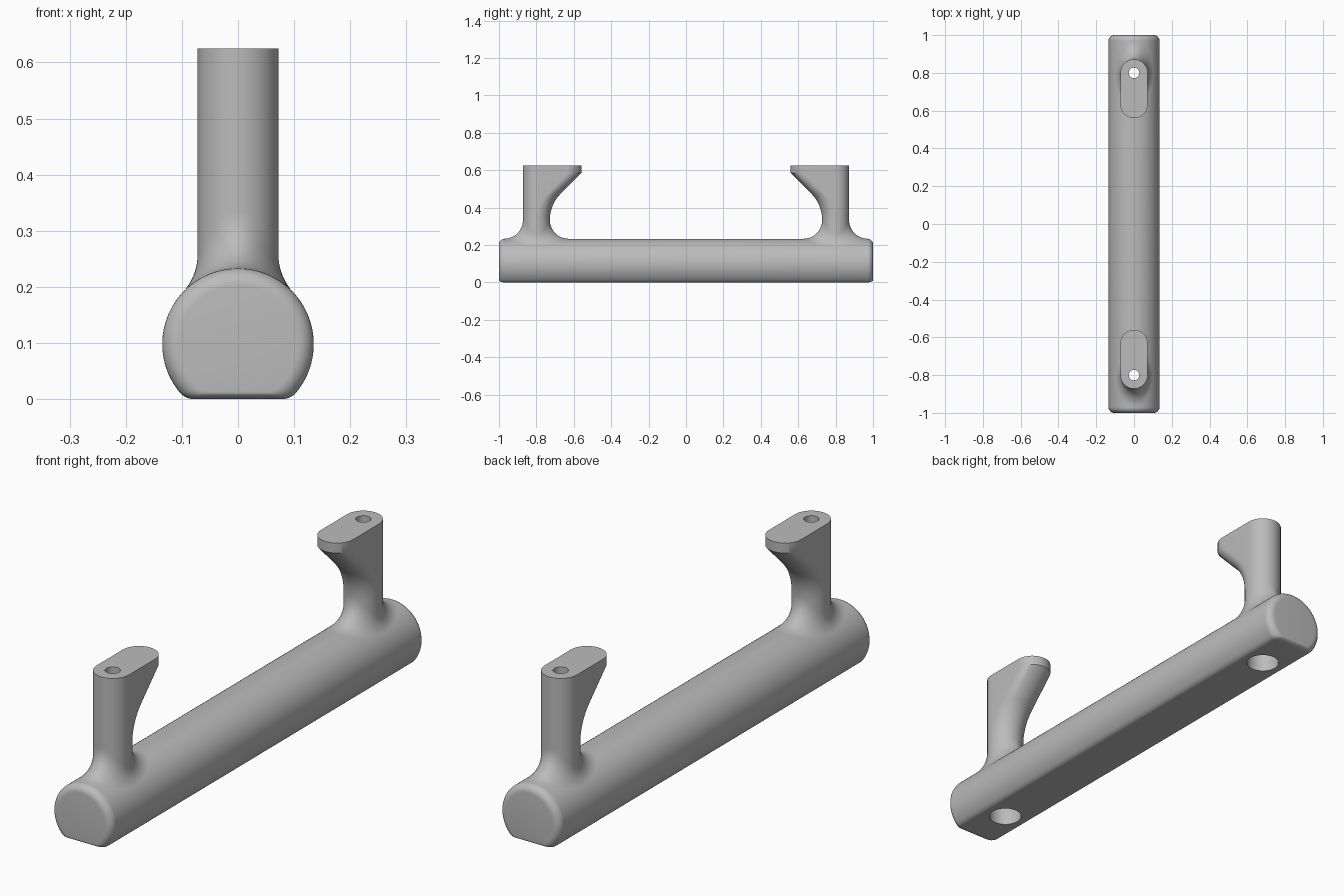
import bpy, bmesh, math
from math import sin, cos, pi, sqrt
from mathutils import Vector

cube = bpy.data.objects.get("Cube")
if cube:
    bpy.data.objects.remove(cube, do_unlink=True)

BAR_R, BAR_Z = 0.135, 0.098      # bar radius and axis height
POST_R, POST_Y = 0.072, 0.80     # post radius and distance from centre
FILLET, TOP = 0.10, 0.625
BOLT_R, BORE_R, BORE_TOP = 0.028, 0.0635, 0.20

grey = bpy.data.materials.new("plain grey")
grey.use_nodes = True
grey.diffuse_color = (0.5, 0.5, 0.5, 1)
grey.node_tree.nodes["Principled BSDF"].inputs["Base Color"].default_value = (0.5, 0.5, 0.5, 1)


def loft(name, rings, caps=False):
    """Skin a list of closed rings that have equal point counts."""
    bm = bmesh.new()
    loops = [[bm.verts.new(p) for p in ring] for ring in rings]
    for a, b in zip(loops, loops[1:]):
        for i in range(len(a)):
            j = (i + 1) % len(a)
            bm.faces.new((a[i], a[j], b[j], b[i]))
    if caps:
        bm.faces.new(loops[0])
        bm.faces.new(loops[-1])
    bmesh.ops.remove_doubles(bm, verts=bm.verts, dist=1e-5)
    bmesh.ops.recalc_face_normals(bm, faces=bm.faces)
    mesh = bpy.data.meshes.new(name)
    bm.to_mesh(mesh)
    bm.free()
    obj = bpy.data.objects.new(name, mesh)
    bpy.context.collection.objects.link(obj)
    mesh.materials.append(grey)
    return obj


def activate(obj):
    bpy.ops.object.select_all(action='DESELECT')
    obj.select_set(True)
    bpy.context.view_layer.objects.active = obj


def smooth(obj):
    activate(obj)
    bpy.ops.object.shade_smooth_by_angle(angle=math.radians(32))


def bar_section(y, r, floor):
    """Circle with a flat underside and softened lower corners."""
    low = math.asin((floor - BAR_Z) / r)
    corner = Vector((r * cos(low), floor))
    start = low + 0.11
    half = []
    arc_end = Vector((r * cos(start), BAR_Z + r * sin(start)))
    flat_end = corner - Vector((0.014, 0))
    for k in range(5):
        t = k / 5
        half.append(flat_end * (1 - t) ** 2 + corner * 2 * t * (1 - t) + arc_end * t * t)
    for k in range(41):
        a = start + (pi / 2 - start) * k / 40
        half.append(Vector((r * cos(a), BAR_Z + r * sin(a))))
    right = [(p.x, y, p.y) for p in half]
    left = [(-p.x, y, p.y) for p in reversed(half[:-1])]
    return right + left


# Bar with rounded ends
ends = []
for k in range(9):
    a = pi / 2 * k / 8
    ends.append((1 - 0.03 * (1 - sin(a)), 0.03 * (1 - cos(a)), 0.012 * (1 - cos(a))))
ends = [(1 - 0.03 * (1 - cos(pi / 2 * k / 8)), 0.03 * (1 - sin(pi / 2 * k / 8)),
         0.012 * (1 - sin(pi / 2 * k / 8))) for k in range(9)]
sections = [bar_section(y, BAR_R - inset, lift) for y, inset, lift in ends]
sections += [bar_section(-y, BAR_R - inset, lift) for y, inset, lift in reversed(ends)]
bar = loft("grip_bar", sections, caps=True)


def cut_hole(target, y, radius, z0, z1):
    circle = [(radius * cos(2 * pi * i / 48), y + radius * sin(2 * pi * i / 48)) for i in range(48)]
    cutter = loft("hole_cutter", [[(x, v, z) for x, v in circle] for z in (z0, z1)], caps=True)
    cutter.hide_render = True
    mod = target.modifiers.new("hole", 'BOOLEAN')
    mod.operation, mod.solver, mod.object = 'DIFFERENCE', 'EXACT', cutter
    activate(target)
    bpy.ops.object.modifier_apply(modifier=mod.name)
    bpy.data.objects.remove(cutter, do_unlink=True)


# Bolt holes with wide counterbores underneath
for side in (-1, 1):
    cut_hole(bar, side * POST_Y, BORE_R, -0.1, BORE_TOP)
    cut_hole(bar, side * POST_Y, BOLT_R, BORE_TOP - 0.02, 0.4)
smooth(bar)

# Outer half circle then inner half circle, so the inner half can slide inward
HALF = 32
ANGLES = [(pi * k / HALF, 0) for k in range(HALF + 1)]
ANGLES += [(pi + pi * k / HALF, 1) for k in range(HALF + 1)]


def slot_ring(side, r, reach, z):
    return [(r * cos(a), side * (POST_Y + r * sin(a) - inner * reach), z) for a, inner in ANGLES]


def fillet_ring(side, t):
    """Rolling-ball blend between bar (t = 0) and post (t = 1)."""
    ring = []
    for a, _ in ANGLES:
        out = Vector((cos(a), sin(a), 0))
        ball = out * (POST_R + FILLET)
        ball.z = sqrt((BAR_R + FILLET) ** 2 - ball.x ** 2)
        to_bar = Vector((-ball.x, 0, -ball.z)).normalized()
        p = ball + to_bar.slerp(-out, t) * FILLET
        ring.append((p.x, side * (POST_Y + p.y), BAR_Z + p.z))
    return ring


# Posts: blend into the bar, round shank, flared foot and bolt hole
for side, name in ((-1, "front_post"), (1, "back_post")):
    rings = [fillet_ring(side, k / 12) for k in range(13)]
    shank = BAR_Z + BAR_R + FILLET
    for k in range(11):
        a = pi / 4 * k / 10
        rings.append(slot_ring(side, POST_R, 0.2 * (1 - cos(a)), shank + 0.2 * sin(a)))
    rings.append(slot_ring(side, POST_R, 0.168, 0.585))
    rings.append(slot_ring(side, POST_R, 0.168, TOP))
    rings.append(slot_ring(side, BOLT_R, 0, TOP))
    rings.append(slot_ring(side, BOLT_R, 0, BORE_TOP))
    smooth(loft(name, rings))
